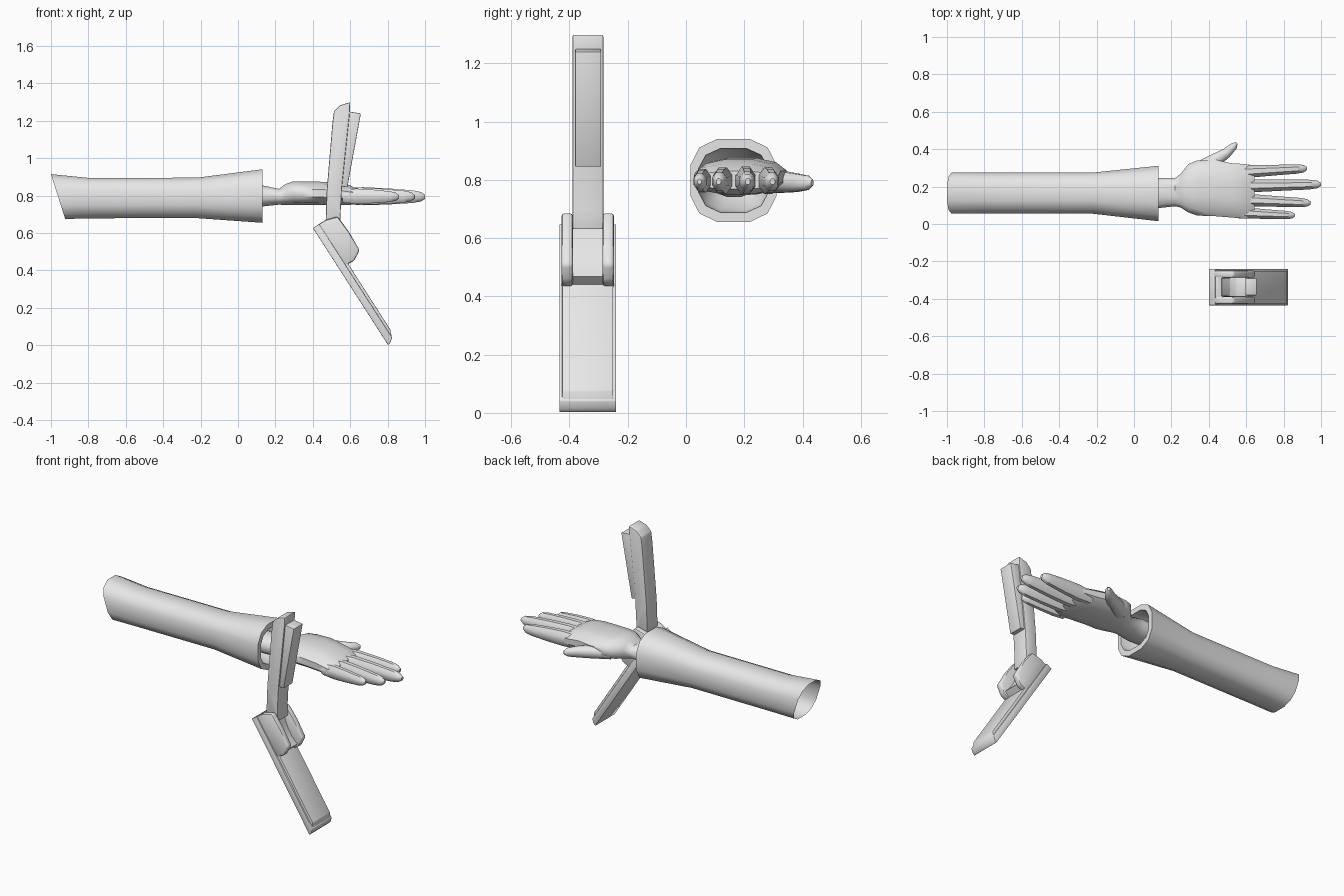
import bpy, bmesh
from math import sin, cos, pi, radians, atan2, copysign
from mathutils import Vector

cube = bpy.data.objects.get("Cube")
if cube:
    bpy.data.objects.remove(cube, do_unlink=True)

grey = bpy.data.materials.new("plain_grey")
grey.use_nodes = True
grey.diffuse_color = (0.8, 0.8, 0.8, 1)
grey.node_tree.nodes["Principled BSDF"].inputs["Base Color"].default_value = (0.8, 0.8, 0.8, 1)


def finish(name, bm, angle):
    """Turn a bmesh into a shaded, grey object."""
    bmesh.ops.recalc_face_normals(bm, faces=bm.faces[:])
    mesh = bpy.data.meshes.new(name)
    bm.to_mesh(mesh)
    bm.free()
    mesh.materials.append(grey)
    mesh.shade_smooth()
    mesh.set_sharp_from_angle(angle=radians(angle))
    obj = bpy.data.objects.new(name, mesh)
    bpy.context.collection.objects.link(obj)
    return obj


def ring(bm, centre, side, ry, rz, n, power, slant=0.0):
    """Rounded cross-section standing upright along the side direction."""
    verts = []
    top = cos(pi / n) ** power
    for i in range(n):
        a = 2 * pi * (i + 0.5) / n
        c = copysign(abs(cos(a)) ** power, cos(a)) / top
        s = copysign(abs(sin(a)) ** power, sin(a)) / top
        p = Vector(centre) + side * (c * ry) + Vector((-slant * s, 0, s * rz))
        verts.append(bm.verts.new(p))
    return verts


def loft(name, sections, n, power=1.0, cap_start=True, angle=50):
    """Sections are (x, y, z, half width, half height, slant)."""
    bm = bmesh.new()
    rings = []
    for i, (x, y, z, ry, rz, slant) in enumerate(sections):
        a, b = sections[max(i - 1, 0)], sections[min(i + 1, len(sections) - 1)]
        turn = 0.0 if name in ("sleeve", "palm") else atan2(b[1] - a[1], b[0] - a[0])
        side = Vector((-sin(turn), cos(turn), 0))
        rings.append(ring(bm, (x, y, z), side, ry, rz, n, power, slant))
    for a, b in zip(rings, rings[1:]):
        for i in range(n):
            j = (i + 1) % n
            bm.faces.new((a[i], a[j], b[j], b[i]))
    if cap_start:
        bm.faces.new(rings[0])
    bm.faces.new(rings[-1])
    return finish(name, bm, angle)


def prism(name, profile, y0, y1, bevel=0.0):
    """Side profile in x and z, extruded across y, with softened edges."""
    bm = bmesh.new()
    face = bm.faces.new([bm.verts.new((x, y0, z)) for x, z in profile])
    new = bmesh.ops.extrude_face_region(bm, geom=[face])["geom"]
    bmesh.ops.translate(bm, vec=(0, y1 - y0, 0),
                        verts=[v for v in new if isinstance(v, bmesh.types.BMVert)])
    if bevel:
        edges = [e for e in bm.edges if e.calc_face_angle(0) > 0.5]
        bmesh.ops.bevel(bm, geom=edges, offset=bevel, segments=2, profile=0.5,
                        affect='EDGES', clamp_overlap=True)
    return finish(name, bm, 40)


# Sleeve: open slanted end, flared cuff, inner wall closing on the wrist
loft("sleeve", [
    (-0.962, 0.165, 0.795, 0.11, 0.12, 0.038),
    (-0.8, 0.165, 0.787, 0.11, 0.108, 0),
    (-0.22, 0.165, 0.788, 0.11, 0.108, 0),
    (0.13, 0.163, 0.798, 0.148, 0.143, 0),
    (0.13, 0.163, 0.798, 0.12, 0.11, 0),
    (0.02, 0.163, 0.798, 0.11, 0.098, 0),
    (-0.05, 0.163, 0.798, 0.07, 0.05, 0)], 12, 0.75, cap_start=False)

# Wrist and palm, given as side and height limits
palm = [(-0.04, 0.09, 0.24, 0.745, 0.85), (0.13, 0.085, 0.245, 0.742, 0.855),
        (0.22, 0.095, 0.245, 0.752, 0.836), (0.25, 0.088, 0.27, 0.75, 0.86),
        (0.29, 0.062, 0.32, 0.75, 0.875), (0.34, 0.045, 0.34, 0.75, 0.875),
        (0.43, 0.042, 0.345, 0.75, 0.875), (0.52, 0.035, 0.325, 0.75, 0.87),
        (0.6, 0.028, 0.32, 0.75, 0.855), (0.645, 0.035, 0.312, 0.768, 0.83)]
loft("palm", [(x, (a + b) / 2, (c + d) / 2, (b - a) / 2, (d - c) / 2, 0)
              for x, a, b, c, d in palm], 12, 0.85)

# Fingers: base y, tip x, tip y, size
fingers = {"index_finger": (0.278, 0.925, 0.297, 1.0), "middle_finger": (0.203, 1.0, 0.212, 1.05),
           "ring_finger": (0.13, 0.945, 0.112, 1.0), "little_finger": (0.06, 0.86, 0.046, 0.88)}
shape = [(0, 0.035, 0.04), (0.25, 0.032, 0.046), (0.55, 0.028, 0.041),
         (0.85, 0.025, 0.032), (0.95, 0.02, 0.024), (1, 0.008, 0.01)]
for name, (y, tip_x, tip_y, size) in fingers.items():
    loft(name, [(0.56 + (tip_x - 0.56) * t, y + (tip_y - y) * t, 0.798 - 0.004 * t,
                 w * size, h * size, 0) for t, w, h in shape], 8)

loft("thumb", [(0.33, 0.275, 0.795, 0.05, 0.04, 0), (0.43, 0.338, 0.792, 0.037, 0.036, 0),
               (0.495, 0.38, 0.79, 0.027, 0.031, 0), (0.535, 0.417, 0.79, 0.019, 0.024, 0),
               (0.549, 0.434, 0.79, 0.007, 0.01, 0)], 8)

# Upright arm of the hinged device and the panel on its inner side
prism("upright_arm", [(0.468, 0.64), (0.475, 0.835), (0.505, 1.19), (0.513, 1.25),
                      (0.545, 1.283), (0.6, 1.3), (0.597, 1.24), (0.556, 0.85),
                      (0.548, 0.7), (0.55, 0.63)], -0.39, -0.284, 0.006)
prism("arm_panel", [(0.59, 1.25), (0.657, 1.24), (0.585, 0.845), (0.545, 0.85)],
      -0.381, -0.291, 0.004)


# Sloping lower half: u runs down the plate, v stands out from it
def sloped(points):
    return [(0.4 + 0.54 * u + 0.84 * v, 0.627 - 0.84 * u + 0.54 * v) for u, v in points]


prism("base_plate", sloped([(0, 0), (0, 0.04), (0.722, 0.04), (0.74, 0.02), (0.745, 0)]),
      -0.435, -0.24, 0.003)
prism("base_inner_face", sloped([(0.003, 0.01), (0.003, 0.056), (0.69, 0.055), (0.728, 0.032), (0.73, 0.01)]),
      -0.425, -0.25, 0.004)
for side, y in (("right", -0.428), ("left", -0.287)):
    prism(side + "_hinge_cheek", sloped([(0, 0.02), (0.0, 0.08), (0.02, 0.145), (0.12, 0.152),
                                         (0.235, 0.147), (0.268, 0.09), (0.262, 0.03)]),
          y, y + 0.04, 0.012)
prism("hinge_saddle", sloped([(0.004, 0.02), (0.004, 0.085), (0.05, 0.11), (0.1, 0.095),
                              (0.15, 0.085), (0.2, 0.085), (0.25, 0.095), (0.262, 0.03)]),
      -0.395, -0.28)
